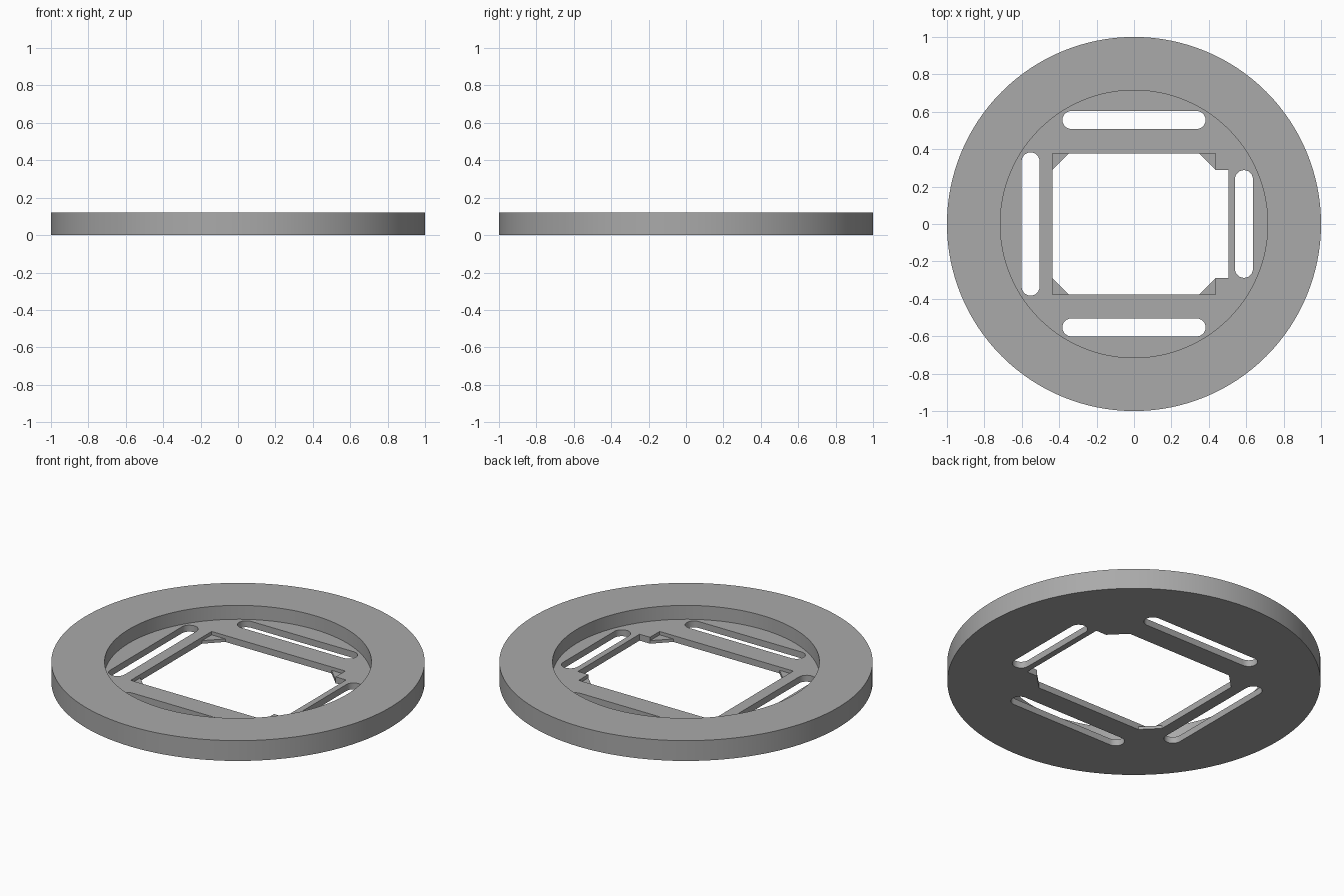
import bpy, bmesh, math

if "Cube" in bpy.data.objects:
    bpy.data.objects.remove(bpy.data.objects["Cube"])

H = 0.12        # ring height
FLOOR = 0.038   # recessed floor height
LEDGE = 0.018   # corner ledge height

grey = bpy.data.materials.new("mid grey")
grey.diffuse_color = (0.40, 0.40, 0.40, 1)
grey.use_nodes = True
grey.node_tree.nodes["Principled BSDF"].inputs["Base Color"].default_value = grey.diffuse_color


def prism(name, pts, z0, z1):
    """Extrude a flat outline from z0 to z1."""
    bm = bmesh.new()
    face = bm.faces.new([bm.verts.new((x, y, z0)) for x, y in pts])
    top = bmesh.ops.extrude_face_region(bm, geom=[face])["geom"]
    for v in top:
        if isinstance(v, bmesh.types.BMVert):
            v.co.z = z1
    bmesh.ops.recalc_face_normals(bm, faces=bm.faces)
    me = bpy.data.meshes.new(name)
    bm.to_mesh(me)
    bm.free()
    ob = bpy.data.objects.new(name, me)
    bpy.context.collection.objects.link(ob)
    return ob


def circle(r, n=128):
    return [(r * math.cos(2 * math.pi * i / n), r * math.sin(2 * math.pi * i / n))
            for i in range(n)]


def slot(cx, cy, length, width, upright):
    """Outline of a straight slot with round ends."""
    r, half, pts = width / 2, (length - width) / 2, []
    for side in (1, -1):
        for i in range(13):
            a = math.pi * (i / 12 - 0.5)
            pts.append((side * (half + r * math.cos(a)), side * r * math.sin(a)))
    if upright:
        pts = [(-y, x) for x, y in pts]
    return [(cx + x, cy + y) for x, y in pts]


# Plate with round recess
plate = prism("ring_plate", circle(1.0), 0, H)
plate.data.materials.append(grey)
cutters = [prism("recess_cutter", circle(0.715), FLOOR, H + 0.1)]

# Central opening: chamfered corners through, square corners above the ledges
X, Y, C, N = 0.437, 0.378, 0.09, 0.505
through = [(-X, Y - C), (-X, C - Y), (C - X, -Y), (X - C, -Y), (X, C - Y),
           (N, C - Y), (N, Y - C), (X, Y - C), (X - C, Y), (C - X, Y)]
upper = [(-X, Y), (-X, -Y), (X, -Y), (X, C - Y), (N, C - Y), (N, Y - C),
         (X, Y - C), (X, Y)]
cutters.append(prism("opening_cutter", through, -0.1, H + 0.1))
cutters.append(prism("ledge_cutter", upper, LEDGE, H + 0.1))

# Four slots around the opening
for cx, cy, length, upright in ((0, 0.556, 0.766, False), (0, -0.553, 0.766, False),
                                (-0.553, 0, 0.766, True), (0.588, 0, 0.576, True)):
    cutters.append(prism("slot_cutter", slot(cx, cy, length, 0.096, upright),
                         -0.1, H + 0.1))

# Cut everything and bake the result
for c in cutters:
    mod = plate.modifiers.new(c.name, "BOOLEAN")
    mod.operation, mod.solver, mod.object = "DIFFERENCE", "EXACT", c
bpy.context.view_layer.objects.active = plate
plate.select_set(True)
for mod in list(plate.modifiers):
    bpy.ops.object.modifier_apply(modifier=mod.name)
for c in cutters:
    bpy.data.objects.remove(c)

# Smooth the round walls, keep the rims sharp
for ob in bpy.context.selected_objects:
    ob.select_set(ob == plate)
bpy.ops.object.shade_smooth_by_angle(angle=math.radians(30))
